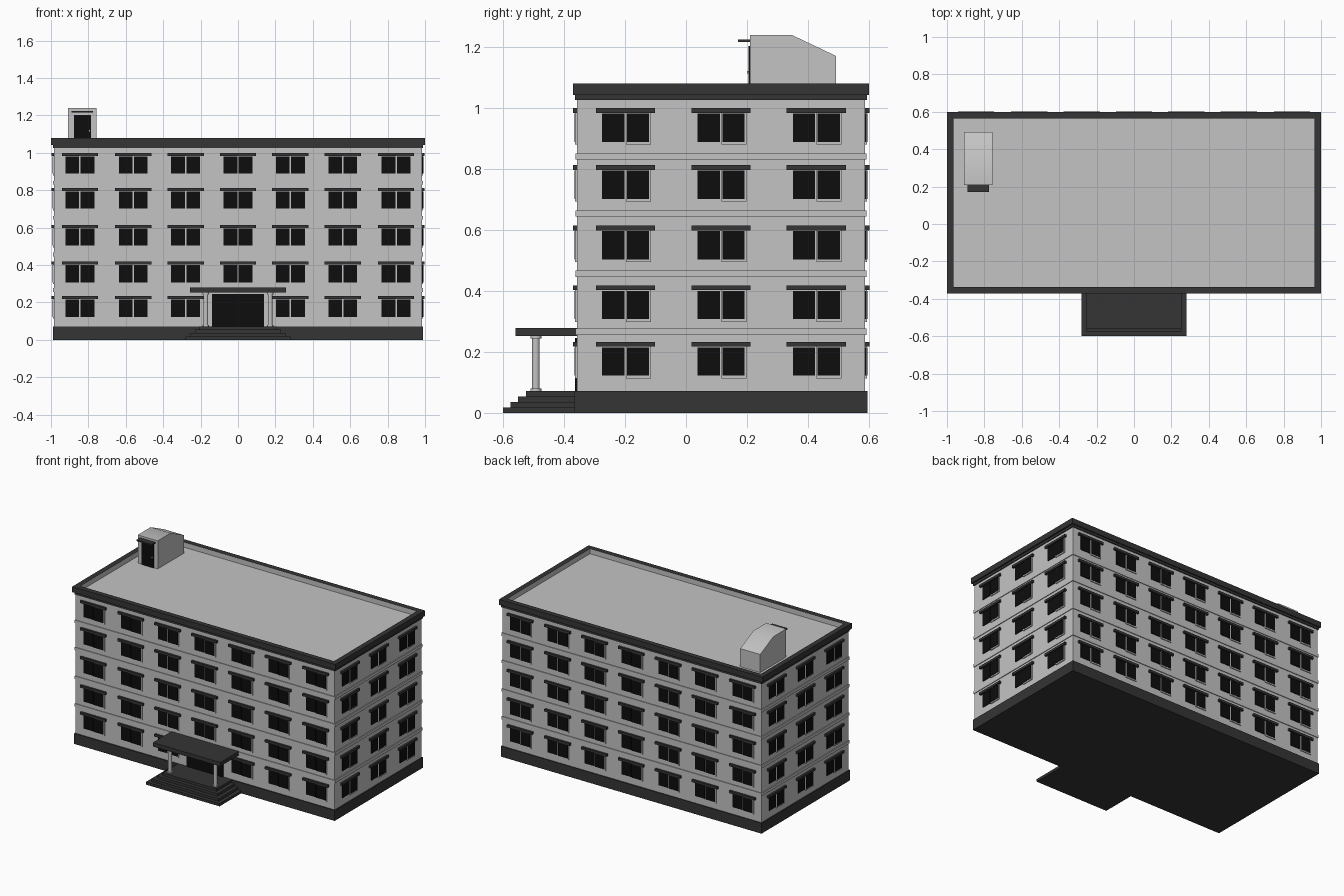
import bpy, bmesh, math
from mathutils import Matrix, Vector

if "Cube" in bpy.data.objects:
    bpy.data.objects.remove(bpy.data.objects["Cube"])


def material(name, value):
    m = bpy.data.materials.new(name)
    m.diffuse_color = (value, value, value, 1)
    m.use_nodes = True
    m.node_tree.nodes["Principled BSDF"].inputs["Base Color"].default_value = m.diffuse_color
    return m


WALL = material("light grey plaster", 0.55)
DARK = material("charcoal trim", 0.035)
GLASS = material("black glass", 0.004)


def finish(name, bm, *mats):
    bmesh.ops.recalc_face_normals(bm, faces=bm.faces)
    me = bpy.data.meshes.new(name)
    bm.to_mesh(me)
    bm.free()
    for m in mats:
        me.materials.append(m)
    ob = bpy.data.objects.new(name, me)
    bpy.context.collection.objects.link(ob)
    return ob


def add_box(bm, x0, x1, y0, y1, z0, z1, mat=Matrix()):
    size = Matrix.Diagonal((x1 - x0, y1 - y0, z1 - z0, 1))
    mid = Matrix.Translation(((x0 + x1) / 2, (y0 + y1) / 2, (z0 + z1) / 2))
    bmesh.ops.create_cube(bm, size=1, matrix=mat @ mid @ size)


def boxes(name, mat, *dims):
    bm = bmesh.new()
    for d in dims:
        add_box(bm, *d)
    return finish(name, bm, mat)


# Main body, plinth and floor bands
X, Y0, Y1 = 0.984, -0.357, 0.587
boxes("walls", WALL, (-X, X, Y0, Y1, 0.05, 1.045))
boxes("plinth", DARK, (-0.99, 0.99, -0.365, 0.594, 0, 0.072))
boxes("floor_bands", WALL, *[(-X - .005, X + .005, Y0 - .005, Y1 + .005, z, z + 0.02)
                             for z in (0.256, 0.446, 0.643, 0.83)])
boxes("cornice", DARK, (-X - .006, X + .006, Y0 - .006, Y1 + .006, 1.026, 1.0435))

# Parapet ring: dark outside and top, plaster on the inner faces
bm = bmesh.new()
rings = []
for inset, z in ((0, 1.042), (0, 1.08), (0.035, 1.08), (0.035, 1.042)):
    x, a, b = 1.0 - inset, -0.371 + inset, 0.60 - inset
    rings.append([bm.verts.new(p) for p in ((-x, a, z), (x, a, z), (x, b, z), (-x, b, z))])
for i in range(4):
    lo, hi = rings[i], rings[(i + 1) % 4]
    for j in range(4):
        k = (j + 1) % 4
        f = bm.faces.new((lo[j], lo[k], hi[k], hi[j]))
        f.material_index = 1 if i == 2 else 0
finish("parapet", bm, DARK, WALL)

# Windows: local frame has x along the wall, -y outward
lintel, sash, pane = bmesh.new(), bmesh.new(), bmesh.new()
TOPS = (0.233, 0.418, 0.614, 0.812, 0.999)
LONG = (-0.845, -0.56, -0.28, 0, 0.28, 0.56, 0.845)
MIDY = (Y0 + Y1) / 2
SHORT = [y - MIDY for y in (-0.198, 0.115, 0.427)]
HALF = (Y1 - Y0) / 2
for angle, dist, columns in ((0, HALF, LONG), (90, X, SHORT), (180, HALF, LONG), (270, X, SHORT)):
    M = (Matrix.Translation((0, MIDY, 0)) @ Matrix.Rotation(math.radians(angle), 4, 'Z')
         @ Matrix.Translation((0, -dist, 0)))
    for c in columns:
        for t in TOPS:
            if angle == 0 and c == 0 and t == TOPS[0]:
                continue  # entrance takes this bay
            add_box(lintel, c - .097, c + .097, -.014, .002, t - .016, t, M)
            add_box(sash, c + .001, c + .083, -.006, .002, t - .12, t - .016, M)
            add_box(pane, c - .077, c - .004, -.004, .002, t - .111, t - .018, M)
            add_box(pane, c + .004, c + .077, -.008, .002, t - .111, t - .018, M)
finish("window_lintels", lintel, DARK)
finish("window_sashes", sash, WALL)
finish("window_panes", pane, GLASS)

# Entrance: steps, door, columns and canopy
boxes("entrance_steps", DARK, *[(-0.28 + .025 * i, 0.28 - .025 * i, -0.60 + .025 * i, -0.36,
                                 .018 * i, .018 * (i + 1)) for i in range(4)])
boxes("entrance_door", GLASS, (-0.139, 0.139, Y0 - .006, Y0 + .01, 0.072, 0.245))
boxes("entrance_canopy", DARK, (-0.256, 0.256, -0.558, Y0 + .005, 0.252, 0.279))
bm = bmesh.new()
for x in (-0.172, 0.172):
    for r, z0, z1 in ((0.0125, 0.072, 0.252), (0.018, 0.072, 0.08), (0.018, 0.243, 0.252)):
        bmesh.ops.create_cone(bm, cap_ends=True, segments=20, radius1=r, radius2=r, depth=z1 - z0,
                              matrix=Matrix.Translation((x, -0.492, (z0 + z1) / 2)))
columns = finish("entrance_columns", bm, WALL)

# Roof stair hut: side profile extruded along x
bm = bmesh.new()
profile = ((0.209, 1.04), (0.491, 1.04), (0.491, 1.17), (0.348, 1.238), (0.209, 1.238))
face = bm.faces.new([bm.verts.new((-0.908, y, z)) for y, z in profile])
ext = bmesh.ops.extrude_face_region(bm, geom=[face])
bmesh.ops.translate(bm, vec=Vector((0.152, 0, 0)),
                    verts=[v for v in ext["geom"] if isinstance(v, bmesh.types.BMVert)])
hut = finish("roof_hut", bm, WALL)
boxes("roof_hut_door", GLASS, (-0.877, -0.786, 0.204, 0.212, 1.045, 1.203))
boxes("roof_hut_awning", DARK, (-0.891, -0.775, 0.17, 0.215, 1.215, 1.224))
boxes("roof_hut_handle", WALL, (-0.796, -0.79, 0.2, 0.206, 1.113, 1.121))

# Smooth the round columns and the hut roof bend
for ob in (columns, hut):
    bpy.context.view_layer.objects.active = ob
    ob.select_set(True)
bpy.ops.object.shade_smooth_by_angle(angle=math.radians(30))
